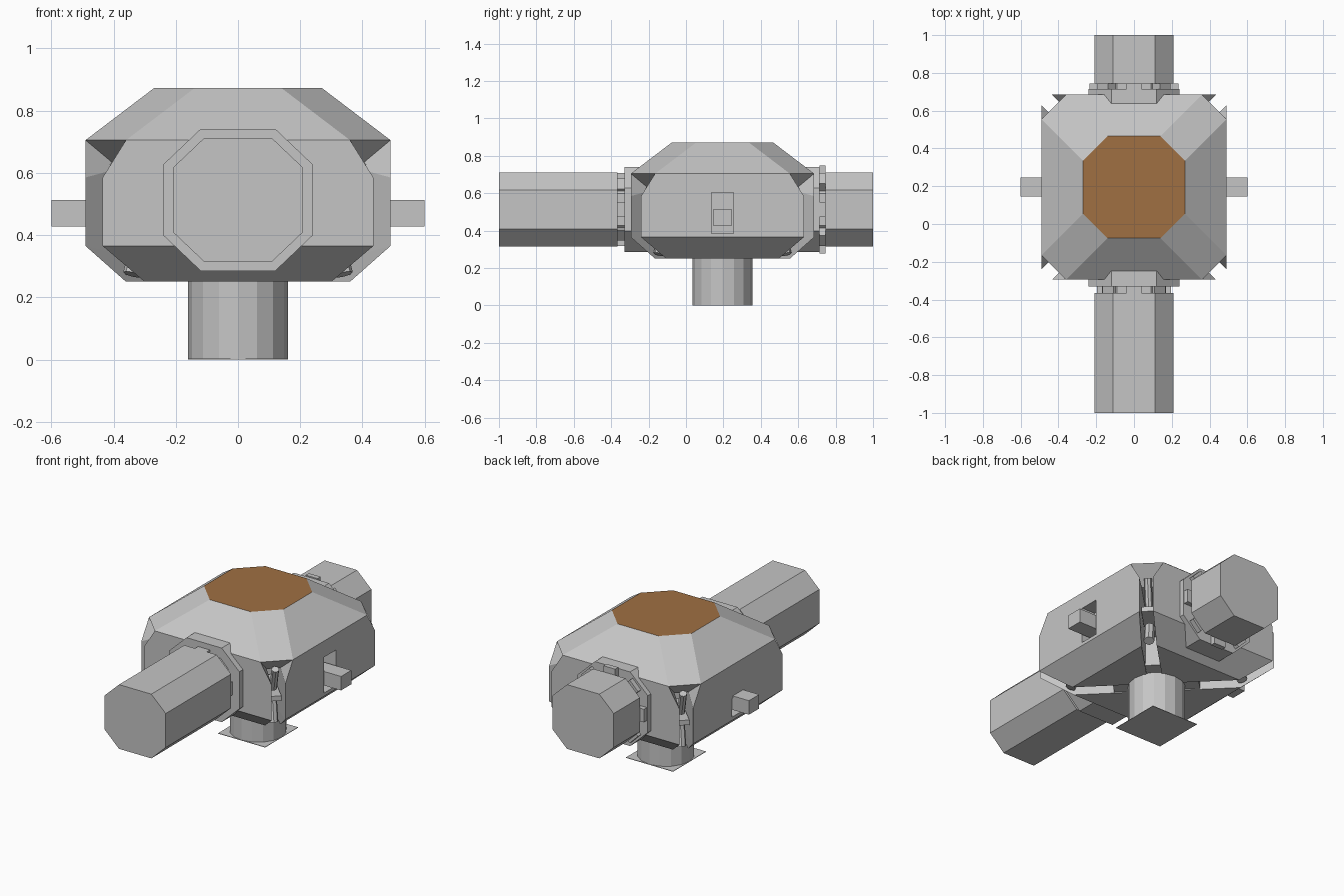
import bpy
import bmesh
from math import radians, pi, cos, sin
from mathutils import Matrix, Vector

cube = bpy.data.objects.get("Cube")
if cube:
    bpy.data.objects.remove(cube, do_unlink=True)


def material(name, color):
    m = bpy.data.materials.new(name)
    m.use_nodes = True
    m.diffuse_color = color
    m.node_tree.nodes["Principled BSDF"].inputs["Base Color"].default_value = color
    return m


grey = material("light grey", (0.56, 0.56, 0.56, 1))
brown = material("rust brown", (0.35, 0.16, 0.055, 1))
MID = 0.195          # y of the body's axis
AXIS = 0.513         # height of the tubes' axis


def finish(name, bm, matrix=Matrix(), mat=grey):
    bm.transform(matrix)
    bmesh.ops.recalc_face_normals(bm, faces=bm.faces)
    mesh = bpy.data.meshes.new(name)
    bm.to_mesh(mesh)
    bm.free()
    ob = bpy.data.objects.new(name, mesh)
    mesh.materials.append(mat)
    bpy.context.collection.objects.link(ob)
    return ob


def hull(name, points, matrix=Matrix()):
    bm = bmesh.new()
    for p in points:
        bm.verts.new(p)
    result = bmesh.ops.convex_hull(bm, input=bm.verts)
    spare = [v for v in bm.verts if not v.link_faces]
    bmesh.ops.delete(bm, geom=spare, context='VERTS')
    bmesh.ops.dissolve_limit(bm, angle_limit=radians(1), verts=bm.verts, edges=bm.edges)
    return finish(name, bm, matrix)


def box(name, low, high, matrix=Matrix()):
    return hull(name, [(x, y, z) for x in (low[0], high[0])
                       for y in (low[1], high[1]) for z in (low[2], high[2])], matrix)


def cylinder(name, r, depth, sides, matrix):
    bm = bmesh.new()
    bmesh.ops.create_cone(bm, cap_ends=True, segments=sides, radius1=r, radius2=r, depth=depth)
    return finish(name, bm, matrix)


def octagon(half, flat, z):
    pts = [(half, flat), (flat, half)]
    return [(sx * a, sy * b, z) for a, b in pts for sx in (-1, 1) for sy in (-1, 1)]


def tube(name, half, flat, y0, y1, tall=1.0):
    pts = [(x, y, AXIS + z * tall) for y in (y0, y1)
           for x, z, _ in octagon(half, flat, 0)]
    return hull(name, pts)


def spin(k, step=90):
    return Matrix.Translation((0, MID, 0)) @ Matrix.Rotation(radians(k * step), 4, 'Z')


# Faceted roof with overhanging corners
roof = hull("roof", octagon(0.27, 0.14, 0.872) + octagon(0.49, 0.36, 0.705)
            + octagon(0.40, 0.30, 0.61), spin(0))
roof.data.materials.append(brown)
for f in roof.data.polygons:
    if f.normal.z > 0.99:
        f.material_index = 1

# Four wall blocks, parted by diagonal corner slots
walls = []
for k, side in enumerate(("front", "left", "back", "right")):
    pts = [(0, -0.06, 0.25), (0, -0.06, 0.70)]
    for s in (-1, 1):
        pts += [(s * 0.30, -0.36, 0.25), (s * 0.435, -0.49, 0.365),
                (s * 0.435, -0.49, 0.585), (s * 0.36, -0.49, 0.705)]
    walls.append(hull(side + "_wall", pts, spin(k)))
cylinder("core", 0.26, 0.4, 8, spin(0.25) @ Matrix.Translation((0, 0, 0.455)))

# Ports cut in the side walls, each with a square sight block
for s, wall, top, side in ((1, walls[1], 0.605, "left"), (-1, walls[3], 0.50, "right")):
    cutter = box(side + "_port_cutter", (s * 0.40, 0.135, 0.385), (s * 0.55, 0.255, top))
    cutter.hide_render = True
    cutter.hide_viewport = True
    cutter.display_type = 'WIRE'
    mod = wall.modifiers.new("port", 'BOOLEAN')
    mod.object = cutter
    mod.solver = 'EXACT'
    box(side + "_sight_block", (s * 0.38, 0.145, 0.427), (s * 0.60, 0.245, 0.513))

# Pistons inside the corner slots
for k in range(4):
    m = spin(k + 0.5)
    cylinder("piston_upper", 0.022, 0.16, 8, m @ Matrix.Translation((0, -0.52, 0.56))
             @ Matrix.Rotation(radians(25), 4, 'X'))
    cylinder("piston_lower", 0.03, 0.12, 8, m @ Matrix.Translation((0, -0.46, 0.33))
             @ Matrix.Rotation(radians(-20), 4, 'X'))
    box("piston_bracket", (-0.037, -0.54, 0.43), (0.037, -0.25, 0.46), m)

# Octagonal tubes with mounting flanges, necks and lug rings
ends = (("front", -0.20, -0.33, -0.365, -1.0, 0.195),
        ("back", 0.59, 0.715, 0.745, 1.0, 0.235))
for side, inner, face, start, tip, lug_r in ends:
    tube(side + "_flange", 0.24, 0.12, inner, face, 0.95)
    tube(side + "_neck", 0.17, 0.09, face, start, 0.95)
    tube(side + "_tube", 0.208, 0.11, start, tip, 0.95)
    for k in range(8):
        turn = Matrix.Translation((0, 0, AXIS)) @ Matrix.Rotation(k * pi / 4, 4, 'Y')
        box(side + "_lug", (0.1, face, -0.04), (lug_r, start, 0.04), turn)

# Pedestal and its thin foot plate
cylinder("pedestal", 0.16, 0.26, 16, Matrix.Translation((0, MID, 0.13)))
box("foot_plate", (-0.16, MID - 0.16, 0), (0.16, MID + 0.16, 0.003))
